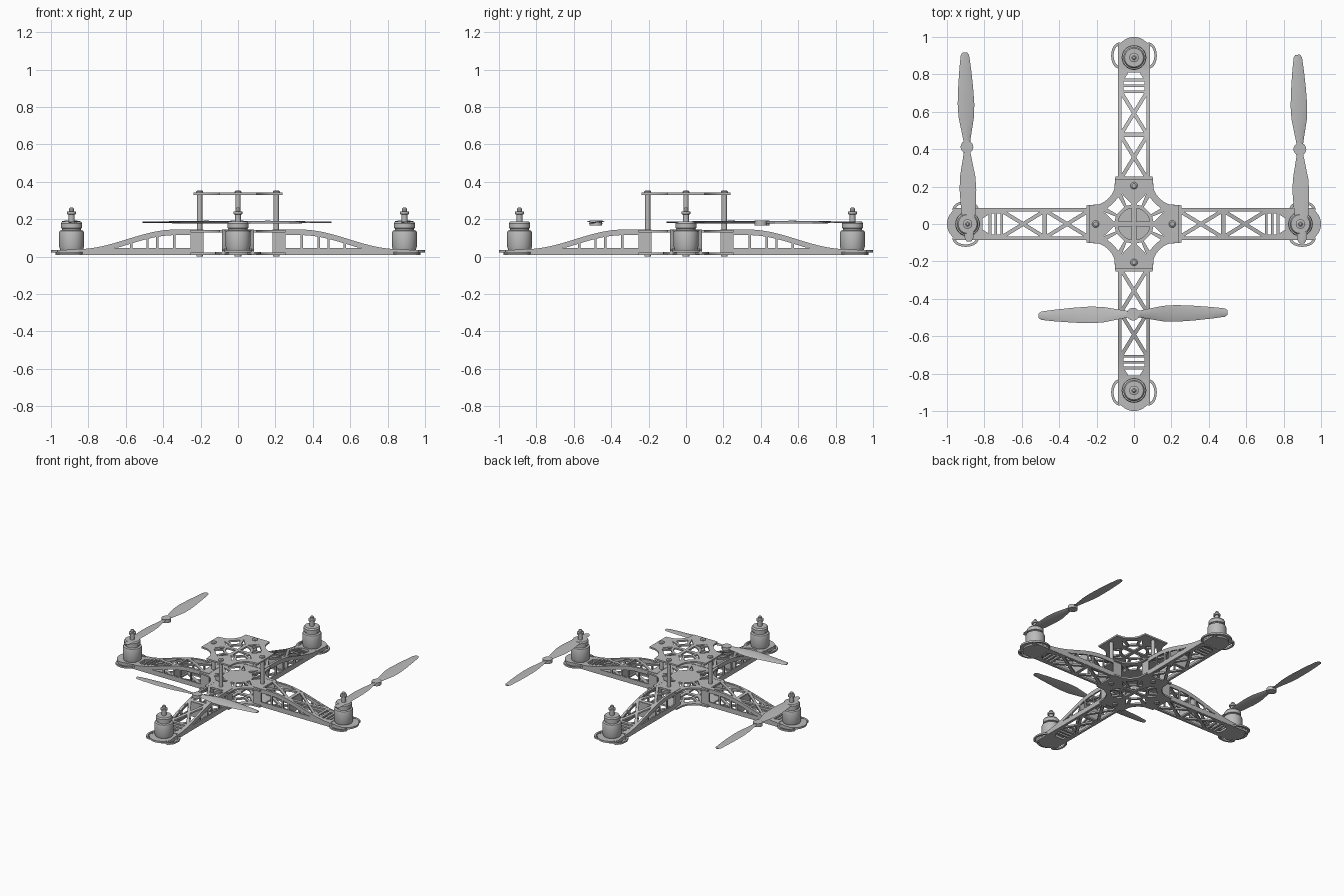
import bpy, bmesh
from math import pi, sin, cos, radians, hypot
from mathutils import Matrix

if "Cube" in bpy.data.objects:
    bpy.data.objects.remove(bpy.data.objects["Cube"], do_unlink=True)

grey = bpy.data.materials.new("plain_grey")
grey.use_nodes = True
grey.diffuse_color = (0.5, 0.5, 0.5, 1)
grey.node_tree.nodes["Principled BSDF"].inputs["Base Color"].default_value = (0.5, 0.5, 0.5, 1)
made = []


def place(name, mesh, loc=(0, 0, 0), turn=0):
    ob = bpy.data.objects.new(name, mesh)
    ob.location, ob.rotation_euler.z = loc, turn
    bpy.context.collection.objects.link(ob)
    made.append(ob)
    return ob


def finish(bm, name):
    bmesh.ops.remove_doubles(bm, verts=bm.verts, dist=1e-5)
    bmesh.ops.recalc_face_normals(bm, faces=bm.faces)
    mesh = bpy.data.meshes.new(name)
    bm.to_mesh(mesh)
    bm.free()
    mesh.materials.clear()
    mesh.materials.append(grey)
    return mesh


def sheet(name, loops, z, thick, height=None, upright=None):
    """Flat sheet from an outline and holes; may follow a height curve or stand upright."""
    curve = bpy.data.curves.new(name, "CURVE")
    curve.dimensions, curve.fill_mode, curve.extrude = "2D", "BOTH", thick / 2
    for loop in loops:
        s = curve.splines.new("POLY")
        s.points.add(len(loop) - 1)
        for p, (x, y) in zip(s.points, loop):
            p.co = (x, y, 0, 1)
        s.use_cyclic_u = True
    tmp = bpy.data.objects.new(name, curve)
    bpy.context.collection.objects.link(tmp)
    bpy.context.view_layer.update()
    raw = bpy.data.meshes.new_from_object(tmp.evaluated_get(bpy.context.evaluated_depsgraph_get()))
    bm = bmesh.new()
    bm.from_mesh(raw)
    bpy.data.objects.remove(tmp)
    bmesh.ops.remove_doubles(bm, verts=bm.verts, dist=1e-5)
    if height:
        for i in range(26):
            bmesh.ops.bisect_plane(bm, geom=bm.verts[:] + bm.edges[:] + bm.faces[:],
                                   plane_co=(0.2 + i * 0.025, 0, 0), plane_no=(1, 0, 0))
        for v in bm.verts:
            v.co.z += height(v.co.x)
    if upright is not None:
        bm.transform(Matrix.Translation((0, upright, 0)) @ Matrix.Rotation(pi / 2, 4, "X"))
    bm.transform(Matrix.Translation((0, 0, z)))
    return finish(bm, name)


def lathe(name, profile, sides=32):
    bm = bmesh.new()
    pts = [bm.verts.new((r, 0, z)) for r, z in profile]
    edges = [bm.edges.new(pair) for pair in zip(pts, pts[1:])]
    bmesh.ops.spin(bm, geom=pts + edges, cent=(0, 0, 0), axis=(0, 0, 1),
                   angle=2 * pi, steps=sides, use_merge=False)
    return finish(bm, name)


def rod(name, r, z0, z1, sides=16):
    return lathe(name, [(0, z0), (r, z0), (r, z1), (0, z1)], sides)


def arc(cx, cy, rx, ry, a0, a1, n=16):
    return [(cx + rx * cos(radians(a0 + (a1 - a0) * i / n)),
             cy + ry * sin(radians(a0 + (a1 - a0) * i / n))) for i in range(n + 1)]


def four(loop, k):
    c, s = cos(k * pi / 2), sin(k * pi / 2)
    return [(x * c - y * s, x * s + y * c) for x, y in loop]


def polar(pairs):
    return [(r * cos(radians(a)), r * sin(radians(a))) for r, a in pairs]


# Centre plates: cross outline with scooped corners and lattice holes
def hub_plate(name, reach, z, centre_holes):
    quarter = [(reach, -0.1), (reach, 0.1), (0.19, 0.105)] + \
        arc(0.225, 0.225, 0.125, 0.125, 254, 196, 12) + [(0.105, 0.19)]
    holes = [polar([(0.105, 30), (0.102, 45), (0.105, 60), (0.165, 60), (0.158, 45), (0.165, 30)]),
             polar([(0.105, 6), (0.105, 22), (0.175, 22)]),
             polar([(0.105, 84), (0.105, 68), (0.175, 68)])]
    if centre_holes:
        holes.append([(0.012, 0.012)] + arc(0, 0, 0.085, 0.085, 9, 81, 8))
    outline = [p for k in range(4) for p in four(quarter, k)]
    place(name, sheet(name, [outline] + [four(h, k) for h in holes for k in range(4)], z, 0.012))


hub_plate("top_plate", 0.238, 0.336, True)
hub_plate("middle_plate", 0.253, 0.136, False)
hub_plate("bottom_plate", 0.253, 0.015, True)


# Arm: height curve, truss cells and side wall windows
def arm_top(x):
    t = min(max((x - 0.33) / 0.53, 0), 1)
    return 0.04 + 0.0525 * (1 + cos(pi * t))


def x_cell(a, b, h, t):
    c, half = (a + b) / 2, (b - a) / 2
    dx, dy = t / 2 * hypot(half, h) / h, t / 2 * hypot(half, h) / half
    loops = [[(a, dy - h), (a, h - dy), (c - dx, 0)], [(b, dy - h), (b, h - dy), (c + dx, 0)]]
    return loops + [[(a + dx, s * h), (b - dx, s * h), (c, s * dy)] for s in (1, -1)]


def box(a, b, h):
    return [(a, -h), (b, -h), (b, h), (a, h)]


truss = [box(0.19, 0.83, 0.082)] + x_cell(0.25, 0.465, 0.066, 0.02) + x_cell(0.485, 0.7, 0.066, 0.02)
truss += [box(0.715, 0.732, 0.055), box(0.747, 0.762, 0.055),
          [(0.777, -0.05), (0.81, -0.03), (0.81, 0.03), (0.777, 0.05)]]
lower_truss = sheet("arm_lower_truss", truss, 0.015, 0.012)
upper_truss = sheet("arm_upper_truss", truss, -0.007, 0.012, height=arm_top)

steps = [0.185 + i * 0.025 for i in range(28)]
wall = [(0.965, 0.01), (0.965, 0.034)] + [(x, arm_top(x)) for x in reversed(steps)] + [(0.185, 0.01)]
for a, b in ((0.255, 0.335), (0.347, 0.425), (0.438, 0.478), (0.49, 0.565), (0.578, 0.66)):
    tops = [a + (b - a) * i / 4 for i in range(5)]
    wall_hole = [(b, 0.046), (a, 0.046)] + [(x, max(arm_top(x) - 0.03, 0.049)) for x in tops]
    wall = wall if isinstance(wall[0], list) else [wall]
    wall.append(wall_hole)
walls = {s: sheet("arm_wall_" + s, wall, 0, 0.011, upright=y)
         for s, y in (("left", 0.079), ("right", -0.079))}

# Cross rib, motor mount and side loops at the tip
rib = sheet("arm_rib", [[(-0.079, 0.01), (0.079, 0.01), (0.079, 0.12), (-0.079, 0.12)]],
            0, 0.01, upright=0)
rib.transform(Matrix.Translation((0.483, 0, 0)) @ Matrix.Rotation(pi / 2, 4, "Z"))
mount = sheet("motor_mount", [[(0.815, -0.085)] + arc(0.9, 0, 0.1, 0.095, -65, 65, 24) + [(0.815, 0.085)]],
              0.029, 0.014)
foot = sheet("arm_tip_base", [[(0.815, -0.082)] + arc(0.89, 0, 0.085, 0.082, -80, 80, 20) + [(0.815, 0.082)]],
             0.016, 0.012)
loops = {s: sheet("side_loop_" + s, [arc(0.9, y, 0.07, 0.044, 0, 350, 35),
                                     arc(0.9, y, 0.054, 0.031, 0, 350, 35)], 0.02, 0.012)
         for s, y in (("left", 0.078), ("right", -0.078))}

# Motor body with neck, cap, shaft and nut
motor = lathe("motor", [(0, 0.034), (0.06, 0.034), (0.066, 0.052), (0.066, 0.13), (0.063, 0.138),
                        (0.05, 0.142), (0.05, 0.15), (0.057, 0.153), (0.057, 0.178), (0.05, 0.188),
                        (0.016, 0.188), (0.016, 0.225), (0.025, 0.228), (0.025, 0.24),
                        (0.013, 0.243), (0.013, 0.256), (0.007, 0.262), (0, 0.262)])
post = lathe("post", [(0, 0.13), (0.014, 0.13), (0.014, 0.342), (0.019, 0.342), (0.019, 0.348),
                      (0.012, 0.354), (0, 0.354)], 16)
screw = rod("bottom_screw", 0.018, 0, 0.012)

for k, side in enumerate(("left", "back", "right", "front")):
    turn = k * pi / 2
    c, s = cos(turn), sin(turn)
    for part, mesh in (("arm_lower_truss", lower_truss), ("arm_upper_truss", upper_truss),
                       ("arm_rib", rib), ("motor_mount", mount), ("arm_tip_base", foot),
                       ("arm_wall_a", walls["left"]), ("arm_wall_b", walls["right"]),
                       ("side_loop_a", loops["left"]), ("side_loop_b", loops["right"])):
        place(f"{side}_{part}", mesh, turn=turn)
    place(f"{side}_motor", motor, (0.89 * c, 0.89 * s, 0))
    place(f"{side}_post", post, (0.205 * c, 0.205 * s, 0))
    place(f"{side}_bottom_screw", screw, (0.205 * c, 0.205 * s, 0))

# Propeller: two twisted, tapered blades
blade = [(0.0, 0.03), (0.04, 0.04), (0.1, 0.062), (0.16, 0.084), (0.23, 0.09), (0.32, 0.08),
         (0.42, 0.062), (0.49, 0.045), (0.505, 0.025)]
bm = bmesh.new()
for side in (0, pi):
    rings = []
    for r, chord in blade:
        pitch = Matrix.Rotation(radians(14 - 24 * r), 4, "X")
        ring = [bm.verts.new((r, chord / 2 * cos(a * pi / 4), 0.004 * sin(a * pi / 4))) for a in range(8)]
        for v in ring:
            v.co = Matrix.Rotation(side, 4, "Z") @ (pitch @ v.co)
        rings.append(ring)
    for p, q in zip(rings, rings[1:]):
        for i in range(8):
            bm.faces.new((p[i], p[(i + 1) % 8], q[(i + 1) % 8], q[i]))
    bm.faces.new(rings[-1])
    bm.faces.new(rings[0])
propeller = finish(bm, "propeller")
hub = rod("propeller_hub", 0.034, -0.018, 0.008, 24)
for side, x, y, turn in (("right", -0.893, 0.412, 91.3), ("left", 0.887, 0.4, 91.3), ("front", -0.005, -0.482, 1)):
    place(side + "_propeller", propeller, (x, y, 0.184), radians(turn))
    place(side + "_propeller_hub", hub, (x, y, 0.184))

# Smooth shading with sharp edges kept
bpy.ops.object.select_all(action="DESELECT")
for ob in made:
    ob.select_set(True)
bpy.context.view_layer.objects.active = made[0]
bpy.ops.object.shade_smooth_by_angle(angle=radians(30))
